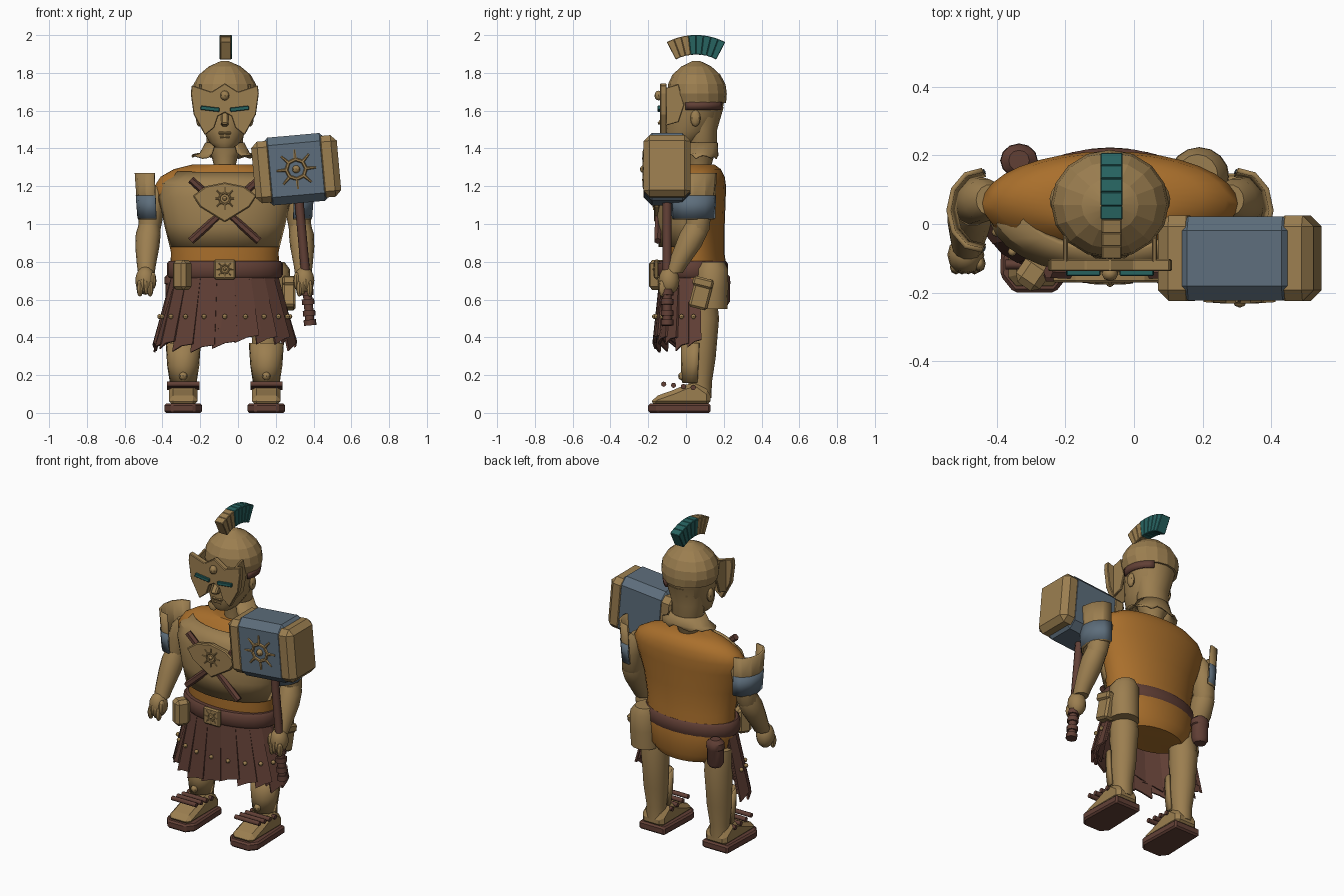
import bpy, bmesh, math, random
from mathutils import Matrix, Vector

if "Cube" in bpy.data.objects:
    bpy.data.objects.remove(bpy.data.objects["Cube"])
random.seed(4)
C = -0.07          # body centre line
SIDES = ((1, "left"), (-1, "right"))


def material(name, rgb):
    m = bpy.data.materials.new(name)
    m.use_nodes = True
    m.diffuse_color = (*rgb, 1)
    m.node_tree.nodes["Principled BSDF"].inputs["Base Color"].default_value = (*rgb, 1)
    return m


TAN = material("tan bronze", (0.33, 0.21, 0.08))
ORANGE = material("orange cloth", (0.40, 0.16, 0.025))
BROWN = material("brown leather", (0.12, 0.05, 0.036))
SLATE = material("slate blue", (0.11, 0.155, 0.2))
TEAL = material("teal", (0.02, 0.125, 0.118))


def finish(name, bm, mat, angle=0, bevel=0, thick=0, matrix=None):
    bmesh.ops.recalc_face_normals(bm, faces=bm.faces)
    if matrix:
        bm.transform(matrix)
    me = bpy.data.meshes.new(name)
    bm.to_mesh(me)
    bm.free()
    me.materials.append(mat)
    ob = bpy.data.objects.new(name, me)
    bpy.context.collection.objects.link(ob)
    if angle:
        me.shade_smooth()
        me.set_sharp_from_angle(angle=math.radians(angle))
    if thick:
        mod = ob.modifiers.new("thickness", 'SOLIDIFY')
        mod.thickness, mod.offset = thick, 0
    if bevel:
        mod = ob.modifiers.new("bevel", 'BEVEL')
        mod.width, mod.segments = bevel, 1
    return ob


def box(name, mat, loc, size, bevel=0, rot=(0, 0, 0), base=None):
    bm = bmesh.new()
    bmesh.ops.create_cube(bm, size=1)
    r = Matrix.Rotation(rot[2], 4, 'Z') @ Matrix.Rotation(rot[1], 4, 'Y') @ Matrix.Rotation(rot[0], 4, 'X')
    m = Matrix.Translation(loc) @ r @ Matrix.Diagonal((*size, 1))
    return finish(name, bm, mat, bevel=bevel, matrix=base @ m if base else m)


def ball(name, mat, loc, size, seg=12, angle=40):
    bm = bmesh.new()
    bmesh.ops.create_uvsphere(bm, u_segments=seg, v_segments=seg // 2 + 2, radius=1)
    return finish(name, bm, mat, angle, matrix=Matrix.Translation(loc) @ Matrix.Diagonal((*size, 1)))


def rod(name, mat, a, b, r1, r2=None, seg=8, base=None):
    a, b = Vector(a), Vector(b)
    d = b - a
    bm = bmesh.new()
    bmesh.ops.create_cone(bm, cap_ends=True, segments=seg, radius1=r1,
                          radius2=r1 if r2 is None else r2, depth=d.length)
    m = Matrix.Translation((a + b) / 2) @ d.to_track_quat('Z', 'Y').to_matrix().to_4x4()
    return finish(name, bm, mat, 50, matrix=base @ m if base else m)


def loft(name, mat, rings, n=20, arc=None, thick=0, angle=40):
    """Stack elliptical rings (z, cx, cy, rx, ry); an arc leaves an open shell."""
    a0, a1 = [math.radians(v) for v in arc or (0, 360)]
    count = n + 1 if arc else n
    bm = bmesh.new()
    rows = []
    for z, cx, cy, rx, ry in rings:
        angs = [a0 + (a1 - a0) * i / n for i in range(count)]
        rows.append([bm.verts.new((cx + rx * math.cos(a), cy + ry * math.sin(a), z)) for a in angs])
    for lo, hi in zip(rows, rows[1:]):
        for i in range(n):
            j = (i + 1) % count
            bm.faces.new((lo[i], lo[j], hi[j], hi[i]))
    if not arc:
        bm.faces.new(rows[0])
        bm.faces.new(rows[-1])
    return finish(name, bm, mat, angle, thick=thick)


def prism(name, mat, pts, origin, depth, bevel=0, side=False):
    """Extrude an outline: x-z outline along y, or y-z outline along x."""
    bm = bmesh.new()
    put = (lambda p, d: (d, p[0], p[1])) if side else (lambda p, d: (p[0], d, p[1]))
    rows = [[bm.verts.new(put(p, d)) for p in pts] for d in (-depth / 2, depth / 2)]
    for row in rows:
        bm.faces.new(row)
    for i in range(len(pts)):
        j = (i + 1) % len(pts)
        bm.faces.new((rows[0][i], rows[0][j], rows[1][j], rows[1][i]))
    return finish(name, bm, mat, bevel=bevel, matrix=Matrix.Translation(origin))


def mirrored(half):
    return half + [(-x, z) for x, z in reversed(half) if x]


def sun(name, r, base):
    bm = bmesh.new()
    bmesh.ops.create_uvsphere(bm, u_segments=8, v_segments=6, radius=r * 0.2)
    finish(name + "_centre", bm, TAN, 40, matrix=base)
    for i in range(8):
        d, e = [Vector((math.cos(a), 0, math.sin(a))) * r for a in (i * math.pi / 4, (i + 1) * math.pi / 4)]
        rod(name + "_ray", TAN, d * 0.5, d, r * 0.09, r * 0.05, 6, base)
        rod(name + "_ring", TAN, d * 0.5, e * 0.5, r * 0.09, None, 6, base)


# Torso, chest plate and crossed straps
loft("tunic", ORANGE, [(.55, C, .07, .2, .13), (.6, C, .06, .26, .163), (.72, C, .05, .29, .172),
     (.85, C, .045, .285, .158), (1, C, .04, .315, .165), (1.13, C, .045, .36, .165),
     (1.2, C, .06, .372, .152), (1.25, C, .07, .34, .135), (1.29, C, .075, .27, .11),
     (1.315, C, .07, .17, .08)], 32)
loft("chest_plate", TAN, [(.88, C, .04, .285, .175), (1, C, .035, .315, .18), (1.14, C, .035, .345, .178),
     (1.21, C, .05, .335, .17), (1.27, C, .06, .26, .135)], 14, (188, 352), .02, 25)
for s, side in SIDES:
    rod(side + "_cross_strap", BROWN, (C + s * .18, -.14, 1.235), (C - s * .18, -.15, .91), .02, None, 6)
prism("chest_shield", TAN, mirrored([(0, 1.22), (.1, 1.2), (.17, 1.15), (.13, 1.09), (0, 1.01)]),
      (C, -.155, 0), .03, .006)
sun("chest_sun", .06, Matrix.Translation((C, -.172, 1.135)))

# Belt, buckle and pouches
loft("belt", BROWN, [(.715, C, .035, .295, .175), (.73, C, .035, .307, .187), (.79, C, .035, .307, .187),
     (.805, C, .035, .295, .175)], 28)
box("buckle", TAN, (C, -.155, .76), (.115, .025, .105), .008)
sun("buckle_sun", .045, Matrix.Translation((C, -.168, .76)))
box("front_pouch", TAN, (C - .225, -.145, .73), (.085, .09, .16), .02, (0, 0, -.6))
box("left_pouch", TAN, (.27, .08, .63), (.07, .1, .16), .012, (-.25, 0, 0))
box("left_pouch_flap", TAN, (.275, .09, .69), (.08, .11, .05), .01, (-.25, 0, 0))
loft("flask", BROWN, [(.57, -.335, .185, .035, .035), (.59, -.335, .185, .048, .048), (.68, -.335, .185, .048, .048),
     (.685, -.335, .185, .055, .05), (.72, -.335, .185, .053, .048), (.74, -.335, .185, .03, .03)], 12)
# Raised hip cover behind the left pouch
loft("left_hip_cover", TAN, [(.55, .185, .135, .085, .085), (.66, .19, .138, .088, .086),
     (.76, .19, .138, .085, .085), (.8, .185, .138, .06, .065)], 16)

# Strip skirt: outer strips with studs over a shorter row
for row in range(2):
    count = 11 - row
    a0, a1 = (math.radians(v) for v in (168, 372))
    step = (a1 - a0) / count
    for i in range(count):
        low = .38 + random.uniform(-.025, .035) + row * .04
        grow = 1 - row * .06
        a, b = a0 + step * (i - .06), a0 + step * (i + 1.06)
        bm = bmesh.new()
        corners = [(a, .275, .17, .74), (b, .275, .17, .74), (b, .375, .205, low),
                   ((a + b) / 2, .378, .207, low - .01), (a, .375, .2, low - .04)]
        bm.faces.new([bm.verts.new((C + rx * grow * math.cos(t), .035 + ry * grow * math.sin(t), z))
                      for t, rx, ry, z in corners])
        finish("skirt_strip", bm, BROWN, thick=.012)
        if not row:
            t = (a + b) / 2
            ball("skirt_stud", TAN, (C + .345 * math.cos(t), .03 + .197 * math.sin(t), .51), [.013] * 3, 8)

# Legs, greaves and sandals
for s, side in SIDES:
    x = C + s * .22
    loft(side + "_leg", TAN, [(.64, x, .08, .08, .08), (.5, x, .09, .083, .085), (.36, x, .085, .075, .078),
         (.29, x, .08, .074, .077), (.16, x, .075, .058, .062), (.08, x, .075, .06, .06)], 16)
    loft(side + "_greave", TAN, [(.16, x, .06, .064, .075), (.25, x, .065, .078, .085), (.37, x, .07, .086, .09)],
         8, (180, 360), .014, 25)
    ball(side + "_greave_stud", TAN, (x, -.02, .195), (.022, .022, .022), 8)
    prism(side + "_foot", TAN, [(.13, .04), (.13, .11), (.06, .16), (0, .15), (-.07, .12), (-.17, .085),
          (-.19, .04)], (x, 0, 0), .15, .022, True)
    prism(side + "_sole", BROWN, [(x - .1, -.15), (x - .06, -.2), (x + .06, -.2), (x + .1, -.15),
          (x + .09, .13), (x - .09, .13)], (0, 0, 0), .05, .01).matrix_world = \
        Matrix.Translation((0, 0, .025)) @ Matrix.Rotation(-math.pi / 2, 4, 'X') @ Matrix.Diagonal((1, -1, 1, 1))
    for k in range(4):
        y, z = -.118 + k * .052, .152 - k * .006
        rod(side + "_ankle_strap", BROWN, (x - .085, y, z), (x + .085, y, z), .014)

# Arms, fists and shoulder guards
for s, side in SIDES:
    def X(v): return C + s * v
    loft(side + "_upper_arm", TAN, [(1.2, X(.35), .07, .04, .045), (1.16, X(.365), .07, .062, .062),
         (1.08, X(.385), .07, .066, .068), (.97, X(.4), .06, .06, .065), (.93, X(.4), .05, .045, .05)], 14)
    loft(side + "_forearm", TAN, [(1, X(.4), .055, .055, .06), (.95, X(.405), .04, .066, .075),
         (.88, X(.41), .01, .064, .072), (.78, X(.415), -.045, .05, .055), (.74, X(.415), -.065, .044, .048)], 14)
    ball(side + "_palm", TAN, (X(.42), -.09, .7), (.054, .055, .075))
    for k in range(4):
        ball(side + "_finger", TAN, (X(.395 + k * .018), -.125, .66 + .012 * (k % 3)), (.018, .022, .045), 8)
    ball(side + "_thumb", TAN, (X(.38), -.115, .7), (.018, .025, .045), 8)
    arc = (-95, 95) if s > 0 else (85, 275)
    loft(side + "_shoulder_guard", TAN, [(1.025, X(.37), .04, .082, .105), (1.14, X(.375), .04, .086, .11),
         (1.27, X(.38), .04, .09, .117)], 6, arc, .014, 20)
    loft(side + "_shoulder_band", SLATE, [(1.03, X(.37), .04, .088, .111), (1.15, X(.375), .04, .092, .116)],
         6, arc, .009, 20)

# Head, neck and torn collar
loft("neck", TAN, [(1.3, C, .07, .055, .06), (1.36, C, .08, .07, .07), (1.4, C, .085, .095, .08),
     (1.5, C, .08, .1, .085), (1.62, C, .07, .13, .13)], 16)
loft("face", TAN, [(1.405, C, -.035, .05, .055), (1.43, C, -.02, .08, .085), (1.49, C, .015, .112, .125),
     (1.57, C, .04, .132, .145), (1.66, C, .055, .15, .15)], 16)
collar = loft("torn_collar", TAN, [(1.35, C, .07, .175, .1), (1.375, C, .075, .13, .093),
              (1.43, C, .08, .1, .085)], 24, (-60, 240), .006)
for v in collar.data.vertices:
    if v.co.z < 1.36:
        v.co.z += random.uniform(-.008, .022)
prism("nose", TAN, [(-.1, 1.6), (-.155, 1.53), (-.1, 1.515)], (C, 0, 0), .04, .008, True)
box("upper_lip", TAN, (C, -.1, 1.482), (.07, .025, .014), .005)
box("lower_lip", TAN, (C, -.097, 1.46), (.055, .025, .014), .005)
for s, side in SIDES:
    ball(side + "_ear", TAN, (C + s * .135, .05, 1.56), (.018, .027, .045), 8)

# Helmet dome, side band and face mask
loft("helmet", TAN, [(1.64, C, .06, .158, .152), (1.69, C, .058, .172, .158), (1.74, C, .057, .165, .152),
     (1.79, C, .055, .137, .127), (1.835, C, .055, .083, .078), (1.862, C, .055, .022, .022)], 16, angle=12)
loft("helmet_band", BROWN, [(1.605, C, .06, .148, .143), (1.645, C, .06, .155, .148)], 8, (-25, 60), .012)
prism("face_mask", TAN, mirrored([(0, 1.745), (.07, 1.7), (.175, 1.735), (.18, 1.69), (.165, 1.58), (.105, 1.47),
      (.055, 1.51), (.035, 1.57), (0, 1.59)]), (C, -.12, 0), .035, .004)
for s, side in SIDES:
    box(side + "_eye_slit", TEAL, (C + s * .078, -.142, 1.61), (.1, .018, .022), .003, (0, -s * .12, 0))
    prism(side + "_cheek_guard", TAN, [(-.11, 1.72), (-.04, 1.74), (-.01, 1.63), (-.04, 1.54), (-.11, 1.52)],
          (C + s * .13, 0, 0), .014, .003, True)
ball("mask_stud", TAN, (C, -.145, 1.68), (.024, .022, .026), 8)

# Fan crest
for i in range(8):
    a = math.radians(-24 + i * 48 / 7)
    mat, w = (TAN, .058) if i < 3 else (TEAL, .064)
    pts = [(.232 * math.sin(t), .232 * math.cos(t)) for t in (a - .061, a + .061)]
    pts += [(.336 * math.sin(t), .336 * math.cos(t)) for t in (a + .061, a - .061)]
    prism("crest_block", mat, pts, (C + .005, .053, 1.665), w, .003, True)

# War hammer, tilted in the left hand
H = Matrix.Translation((.308, -.1, 1.29)) @ Matrix.Rotation(-.09, 4, 'Y')
box("hammer_core", SLATE, (0, 0, 0), (.36, .245, .36), .042, base=H)
for s, side in SIDES:
    box(side + "_hammer_cap", TAN, (s * .17, 0, 0), (.115, .25, .327), .032, base=H)
sun("hammer_sun", .105, H @ Matrix.Translation((0, -.123, 0)))
rod("hammer_handle", BROWN, (0, 0, -.83), (0, 0, -.1), .024, None, 8, H)
for z in (-.83, -.78, -.72, -.67):
    rod("handle_grip", BROWN, (0, 0, z), (0, 0, z + .03), .033, None, 8, H)
